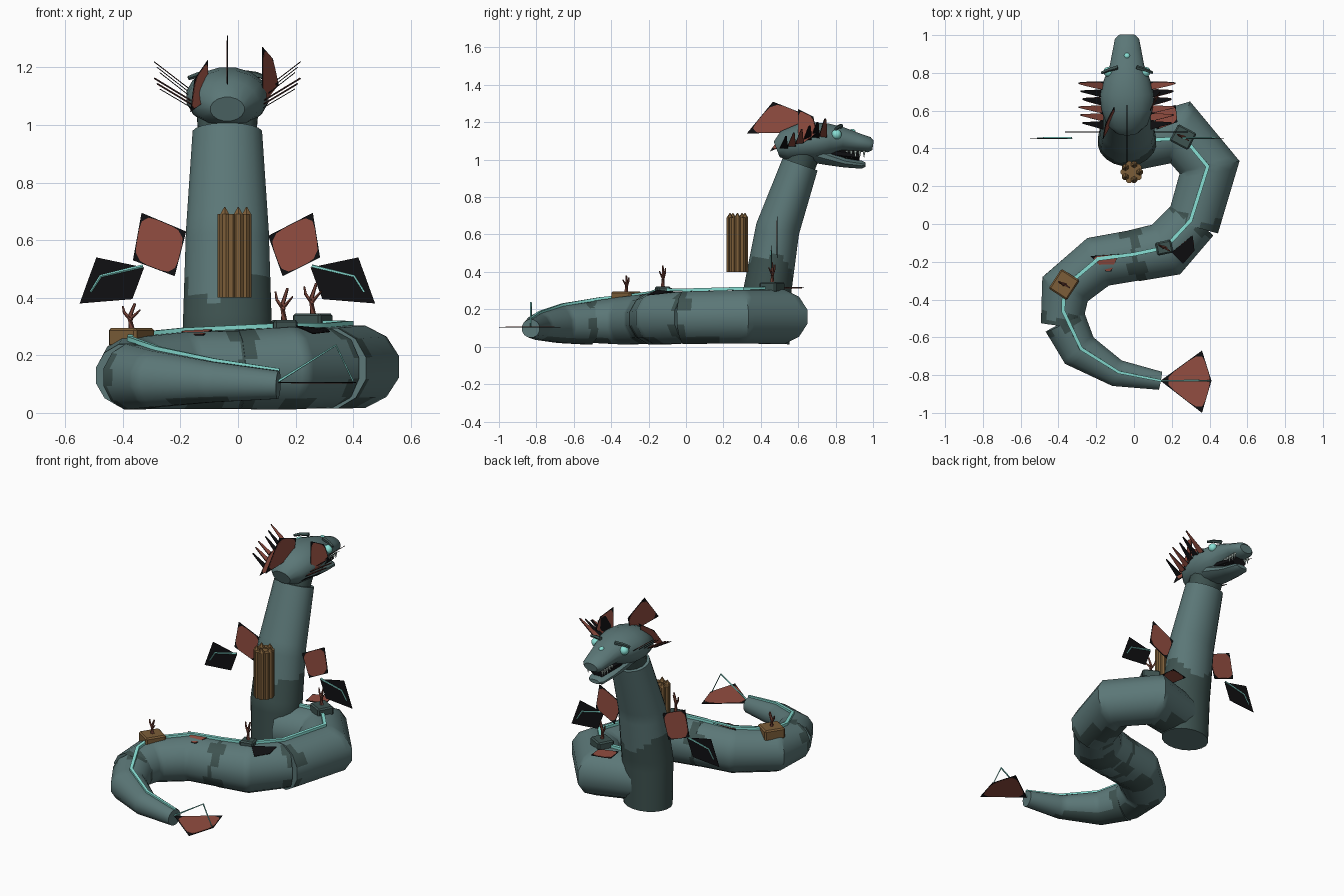
import bpy, bmesh, math
from mathutils import Vector as V, Matrix

if "Cube" in bpy.data.objects:
    bpy.data.objects.remove(bpy.data.objects["Cube"])

CX = -0.037  # centre line of neck and head


def mat(name, rgb):
    m = bpy.data.materials.new(name)
    m.diffuse_color = (*rgb, 1)
    m.use_nodes = True
    m.node_tree.nodes["Principled BSDF"].inputs["Base Color"].default_value = m.diffuse_color
    return m


SKIN = mat("teal_skin", (0.105, 0.185, 0.185))
DARK = mat("dark_skin", (0.048, 0.085, 0.08))
RED = mat("fin_red", (0.29, 0.075, 0.052))
BLACK = mat("fin_black", (0.005, 0.005, 0.006))
CYAN = mat("glow_cyan", (0.25, 0.75, 0.67))
WOOD = mat("wood_brown", (0.2, 0.11, 0.04))
CORAL = mat("coral_red", (0.19, 0.06, 0.042))
BONE = mat("tooth_pale", (0.5, 0.6, 0.55))


def finish(name, bm, mats, angle=38):
    bmesh.ops.recalc_face_normals(bm, faces=bm.faces)
    me = bpy.data.meshes.new(name)
    bm.to_mesh(me)
    bm.free()
    for m in mats:
        me.materials.append(m)
    for p in me.polygons:
        p.use_smooth = True
    me.set_sharp_from_angle(angle=math.radians(angle))
    ob = bpy.data.objects.new(name, me)
    bpy.context.collection.objects.link(ob)
    return ob


def tube(name, pts, radii, mats, sides=12, sub=1, rule=None):
    """Loft elliptical rings along a path; radii are (side, up) pairs."""
    pts = [V(p) for p in pts]
    dirs = [(b - a).normalized() for a, b in zip(pts, pts[1:])]
    rings, n = [], len(pts)
    for i, p in enumerate(pts):
        a, b = dirs[max(i - 1, 0)], dirs[min(i, n - 2)]
        t = (a + b).normalized()
        s = t.cross(V((0, 0, 1)))
        s = s.normalized() if s.length > 1e-4 else V((1, 0, 0))
        u = s.cross(t)
        rs, ru = radii[i]
        rs /= max(0.7, a.dot(t))
        rings.append([p + s * rs * math.cos(w) + u * ru * math.sin(w)
                      for w in (2 * math.pi * (k + 0.5) / sides for k in range(sides))])
    fine = []
    for A, B in zip(rings, rings[1:]):
        fine += [[a.lerp(b, j / sub) for a, b in zip(A, B)] for j in range(sub)]
    fine.append(rings[-1])
    bm = bmesh.new()
    vs = [[bm.verts.new(c) for c in r] for r in fine]
    bm.faces.new(vs[0])
    bm.faces.new(vs[-1])
    for i in range(len(vs) - 1):
        for k in range(sides):
            q = (k + 1) % sides
            f = bm.faces.new((vs[i][k], vs[i][q], vs[i + 1][q], vs[i + 1][k]))
            if rule:
                f.material_index = int(rule(f.calc_center_median(), k))
    return finish(name, bm, mats)


def rod(name, pts, r, m, r_end=None, sides=5):
    r_end = r if r_end is None else r_end
    rr = [r + (r_end - r) * i / (len(pts) - 1) for i in range(len(pts))]
    return tube(name, pts, [(x, x) for x in rr], [m], sides)


def plate(name, pts, thick, m):
    pts = [V(p) for p in pts]
    nrm = (pts[1] - pts[0]).cross(pts[-1] - pts[0]).normalized() * thick / 2
    bm = bmesh.new()
    lo = [bm.verts.new(p - nrm) for p in pts]
    hi = [bm.verts.new(p + nrm) for p in pts]
    bm.faces.new(lo)
    bm.faces.new(hi)
    for i in range(len(pts)):
        j = (i + 1) % len(pts)
        bm.faces.new((lo[i], lo[j], hi[j], hi[i]))
    return finish(name, bm, [m], 20)


def fin(name, quad):
    """Black quad membrane with a rounded red panel on both sides."""
    a, b, c, d = [V(p) for p in quad]
    plate(name + "_edge", (a, b, c, d), 0.003, BLACK)
    panel = []
    for k in range(20):
        w = 2 * math.pi * k / 20
        u, v = [min(0.985, max(0.015, 0.5 + 0.57 * f(w))) for f in (math.cos, math.sin)]
        p = a.lerp(b, u).lerp(d.lerp(c, u), v)
        if not panel or (p - panel[-1]).length > 1e-4:
            panel.append(p)
    plate(name + "_panel", panel, 0.006, RED)


def box(name, loc, size, turn, m):
    bm = bmesh.new()
    bmesh.ops.create_cube(bm, size=1, matrix=Matrix.Translation(loc)
                          @ Matrix.Rotation(math.radians(turn), 4, 'Z') @ Matrix.Diagonal((*size, 1)))
    bmesh.ops.bevel(bm, geom=bm.edges[:], offset=0.008, segments=1, affect='EDGES')
    return finish(name, bm, [m], 20)


def ball(name, loc, r, m):
    bm = bmesh.new()
    bmesh.ops.create_uvsphere(bm, u_segments=12, v_segments=8, radius=r, matrix=Matrix.Translation(loc))
    return finish(name, bm, [m])


# body: four overlapping sections as (x, y, z, radius)
sections = [
    [(0.0, 0.42, .16, .14), (.245, .485, .16, .15), (.4, .3, .16, .148), (.31, -.01, .155, .145)],
    [(.32, .03, .155, .14), (.17, -.135, .155, .148), (0.0, -.168, .15, .142)],
    [(.01, -.165, .15, .14), (-.19, -.2, .147, .138), (-.365, -.345, .138, .13), (-.385, -.535, .13, .112)],
    [(-.365, -.52, .125, .118), (-.29, -.67, .118, .102), (-.09, -.79, .107, .073), (.14, -.83, .097, .05)],
]
for n, sec in enumerate(sections):
    def band(c, k, sec=sec, n=n):
        ends = [V(sec[0][:2])] * (n > 0) + [V(sec[-1][:2])] * (n < 3)
        w = 0.035 + 0.03 * math.sin(k * 2.1 + n)
        d0, d1 = V(sec[0][:2]) - V(sec[1][:2]), V(sec[-1][:2]) - V(sec[-2][:2])
        along = []
        if n > 0:
            along.append((V(sec[0][:2]) - c.xy).dot(d0.normalized()))
        if n < 3:
            along.append((V(sec[-1][:2]) - c.xy).dot(d1.normalized()))
        near = any(x < w and (c.xy - e).length < 0.2 for x, e in zip(along, ends))
        return near or (c.z < 0.06 and math.sin(c.x * 17 + c.y * 11) > 0.2)
    tube("body_section", [p[:3] for p in sec], [(p[3], p[3]) for p in sec], [SKIN, DARK], 12, 10, band)

# neck, dark toward the base
tube("neck", [(CX, .43, .015), (CX, .435, .3), (CX, .49, .63), (CX, .61, .975)],
     [(.148, .125), (.156, .13), (.145, .119), (.122, .1)], [SKIN, DARK], 20, 10,
     lambda c, k: c.z < 0.44 + 0.05 * math.sin(k * 0.7 + 1))
tube("throat", [(CX, .59, .93), (CX, .635, 1.05)], [(.1, .085), (.11, .09)], [DARK], 14)

# head and jaw
head = [(.485, 1.055, .06, .045), (.53, 1.072, .11, .085), (.61, 1.09, .138, .103), (.69, 1.097, .145, .105),
        (.77, 1.105, .122, .09), (.84, 1.108, .092, .066), (.92, 1.092, .077, .05), (.98, 1.08, .065, .042),
        (1.0, 1.077, .045, .026)]
tube("head", [(CX, h[0], h[1]) for h in head], [h[2:] for h in head], [SKIN], 16)
jaw = [(.64, 1.05, .1, .06), (.75, 1.015, .092, .045), (.85, .985, .068, .028), (.94, .973, .054, .022),
       (.96, .973, .035, .012)]
tube("lower_jaw", [(CX, h[0], h[1]) for h in jaw], [h[2:] for h in jaw], [SKIN], 12)
tube("mouth_inside", [(CX, .76, 1.04), (CX, .93, 1.02)], [(.075, .035), (.05, .03)], [BLACK], 10)

# mirrored face parts
for s in (-1, 1):
    for i in range(5):
        y = .86 + i * .023
        rod("tooth", [(CX + s * .05, y, 1.05), (CX + s * .05, y, 1.012)], .009, BONE, .001)
    ball("eye", (CX + s * .098, .805, 1.135), .027, CYAN)
    rod("brow", [(CX + s * .05, .83, 1.18), (CX + s * .1, .815, 1.175), (CX + s * .135, .8, 1.163)], .012, DARK, .008)
    for i in range(6):
        y, z = .5 + i * .042, 1.06 + i * .012
        root = CX + s * .125
        tip = V((CX + s * (.235 + .02 * (i % 3) / 2), y + .035, 1.125 + i * .019))
        fin("cheek_spine", [(root, y, z), (root, y + .045, z), tip + V((0, .004, 0)), tip - V((0, .004, 0))])
ball("crown_eye", (CX, .89, 1.148), .017, CYAN)

# ears and crest
fin("ear_right", [(.085, .6, 1.07), (.085, .6, 1.27), (.12, .68, 1.23), (.14, .7, 1.14)])
fin("ear_left", [(-.105, .56, 1.09), (-.105, .62, 1.225), (-.15, .53, 1.16), (-.165, .45, 1.045)])
fin("crest", [(CX, .325, 1.14), (CX, .465, 1.31), (CX, .63, 1.245), (CX, .6, 1.145)])

# side fins around the neck
fin("upper_fin_left", [(-.335, .487, .695), (-.18, .487, .63), (-.22, .487, .475), (-.365, .487, .53)])
fin("upper_fin_right", [(.26, .487, .695), (.105, .487, .615), (.155, .487, .475), (.285, .487, .54)])
for s in (-1, 1):
    def at(x, z, s=s):
        return (CX + s * x, .455, z)
    fin("lower_fin", [at(.455, .54), at(.289, .505), at(.33, .395), at(.513, .38)])
    rod("fin_streak", [at(.293, .51), at(.44, .475), at(.475, .42)], .006, CYAN, .004)

# tail fin with its raised ray
fin("tail_fin", [(.14, -.83, .105), (.36, -.67, .105), (.41, -.83, .105), (.36, -1.0, .105)])
rod("tail_ray", [(.14, -.83, .11), (.34, -.83, .235), (.4, -.83, .11)], .005, CYAN, .003)

# glowing stripe along the back
spine = [(.0, .44, .307), (.265, .455, .313), (.39, .305, .312), (.3, .02, .304), (.165, -.125, .305),
         (0, -.16, .297), (-.19, -.185, .288), (-.37, -.335, .27), (-.375, -.46, .257), (-.28, -.66, .224),
         (-.08, -.785, .183), (.145, -.83, .15)]
tube("back_stripe", spine, [(.014, .011)] * 9 + [(.013, .01), (.011, .008), (.009, .006)], [CYAN], 4)

# small fins lying on the back
fin("back_fin_a", [(-.23, -.17, .287), (-.08, -.16, .293), (-.12, -.25, .27), (-.15, -.25, .27)])
fin("back_fin_b", [(.2, -.15, .302), (.31, -.06, .292), (.32, -.14, .282), (.26, -.21, .275)])
fin("back_fin_c", [(.1, .6, .315), (.22, .63, .315), (.23, .54, .315), (.12, .5, .315)])

# cargo boxes, each carrying a branching coral
for name, loc, size, turn, m, h in [
        ("chest", (-.37, -.32, .262), (.115, .125, .066), -33, WOOD, .09),
        ("small_crate", (.16, -.125, .298), (.085, .07, .05), 12, DARK, .115),
        ("large_crate", (.26, .46, .318), (.11, .1, .055), -28, DARK, .11)]:
    box(name, loc, size, turn, m)
    b = V(loc) + V((0, 0, size[2] / 2 - .005))
    rod("coral_stem", [b, b + V((-.006, .004, h * .5)), b + V((.012, 0, h))], .012, CORAL, .005)
    rod("coral_branch", [b + V((0, 0, h * .35)), b + V((-.025, .012, h * .65)), b + V((-.03, .015, h * .9))],
        .008, CORAL, .003)
    rod("coral_twig", [b + V((0, 0, h * .45)), b + V((.03, -.018, h * .75))], .007, CORAL, .003)

# bundle of pointed logs behind the neck
for i in range(10):
    w = 2 * math.pi * i / 10
    x, y = -.012 + .042 * math.cos(w), .275 + .042 * math.sin(w)
    rod("log", [(x, y, .4), (x, y, .69)], .019, WOOD, sides=8)
    if i % 2 == 0:
        rod("log_tip", [(x, y, .69), (x, y, .715)], .018, WOOD, .002, 6)
rod("log_core", [(-.012, .275, .402), (-.012, .275, .685)], .036, WOOD, sides=10)
